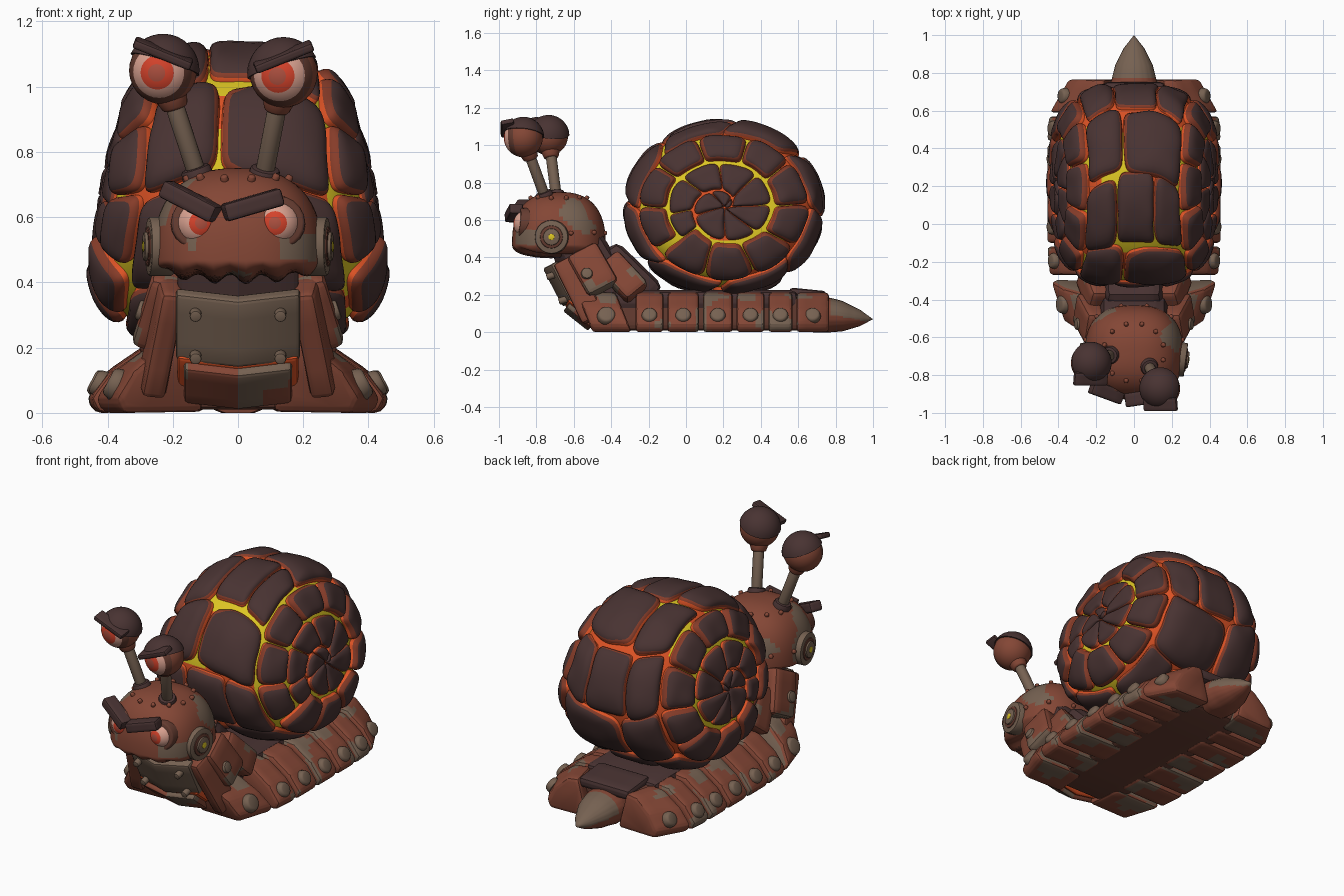
import bpy, bmesh, random
from math import sin, cos, asin, pi, radians
from mathutils import Vector, Matrix, Euler, noise

random.seed(4)
if "Cube" in bpy.data.objects:
    bpy.data.objects.remove(bpy.data.objects["Cube"])

COLOURS = {
    "rust": (.23, .062, .036), "dark_rust": (.13, .045, .03), "worn_metal": (.18, .12, .083),
    "charcoal": (.066, .033, .032), "ember": (.24, .045, .022), "orange": (.72, .085, .018),
    "yellow": (.72, .56, .017), "pink": (.7, .36, .28), "red": (.66, .055, .024), "iris": (.42, .08, .05)}
MATS = {}
for key, rgb in COLOURS.items():
    m = bpy.data.materials.new(key)
    m.use_nodes = True
    m.diffuse_color = (*rgb, 1)
    m.node_tree.nodes["Principled BSDF"].inputs["Base Color"].default_value = (*rgb, 1)
    MATS[key] = m


def make(name, bm, mats, mirror=False, angle=40, rule=None, recalc=True):
    """Turn a bmesh into an object, colouring its faces by a rule."""
    if recalc:
        bmesh.ops.recalc_face_normals(bm, faces=bm.faces[:])
    if rule:
        for f in bm.faces:
            f.material_index = rule(f.calc_center_median())
    me = bpy.data.meshes.new(name)
    bm.to_mesh(me)
    bm.free()
    for k in mats.split():
        me.materials.append(MATS[k])
    me.polygons.foreach_set("use_smooth", [True] * len(me.polygons))
    me.set_sharp_from_angle(angle=radians(angle))
    ob = bpy.data.objects.new(name, me)
    bpy.context.scene.collection.objects.link(ob)
    if mirror:
        ob.modifiers.new("mirror", "MIRROR").use_mirror_merge = False


def worn(p):
    return 1 if noise.noise(p * 7 + Vector((3, 1, 5))) > .16 else 0


def box(name, loc, size, rot, mats, bevel=.015, bend=0, mirror=False):
    """Bevelled slab, optionally folded back along its middle."""
    bm = bmesh.new()
    bmesh.ops.create_cube(bm, size=1, matrix=Matrix.Diagonal((*size, 1)))
    bmesh.ops.bevel(bm, geom=bm.edges[:], offset=bevel, segments=2, profile=.5, affect='EDGES')
    bmesh.ops.subdivide_edges(bm, edges=bm.edges[:], cuts=3, use_grid_fill=True)
    for v in bm.verts:
        v.co.y += bend * abs(v.co.x)
    bm.transform(Matrix.Translation(loc) @ Euler(rot).to_matrix().to_4x4())
    for v in bm.verts:
        v.co.z = max(v.co.z, 0)
    make(name, bm, mats, mirror, 30, worn if " " in mats else None)


def rod(name, a, b, r, mat, r2=None, mirror=False, bevel=.008):
    """Bevelled cylinder between two points."""
    a, b = Vector(a), Vector(b)
    bm = bmesh.new()
    bmesh.ops.create_cone(bm, cap_ends=True, segments=20, radius1=r, radius2=r2 or r, depth=(b - a).length)
    rims = [e for e in bm.edges if any(len(f.verts) > 4 for f in e.link_faces)]
    bmesh.ops.bevel(bm, geom=rims, offset=bevel, segments=2, profile=.5, affect='EDGES')
    turn = (b - a).to_track_quat('Z', 'Y').to_matrix().to_4x4()
    bm.transform(Matrix.Translation((a + b) / 2) @ turn)
    make(name, bm, mat, mirror)


# ---- Shell ----
CY, CZ, RY, RZ = .205, .668, .505, .432


def shell(a, t, h):
    """Point on the squarish shell; a turns about x, t runs from pole to pole."""
    rho, c = max(sin(t), 0) ** .625, cos(t)
    side = (1 if c > 0 else -1) * abs(c) ** .625
    y, z = rho * cos(a), rho * sin(a)
    w = .395 - .19 * RZ * z
    n = Vector((side * abs(side) ** 1.2 / w, rho ** 1.2 * y / RY, rho ** 1.2 * z / RZ))
    return Vector((w * side, CY + RY * y, CZ + RZ * z)) + n.normalized() * h


def outward(bm):
    bm.normal_update()
    bad = [f for f in bm.faces if f.normal.dot(f.calc_center_median() - Vector((0, CY, CZ))) < 0]
    bmesh.ops.reverse_faces(bm, faces=bad)


def rock(bm, coords, height, fill_u, fill_v, glow, n=16):
    """Pillow-shaped stone over a cell of the shell, glowing at the edges."""
    ks = [sin(pi / 2 * (2 * i / n - 1)) for i in range(n + 1)]
    grid = []
    for u in ks:
        row = []
        for v in ks:
            d = max(abs(u), abs(v))
            s = d / max((abs(u) ** 6 + abs(v) ** 6) ** (1 / 6), 1e-6)
            a, t = coords((u * s * fill_u + 1) / 2, (v * s * fill_v + 1) / 2)
            p = shell(a, t, height * (1 - d ** 5) ** .5 - .008 * (d > .99))
            row.append(bm.verts.new(p + noise.noise_vector(p * 8) * .009))
        grid.append(row)
    for i in range(n):
        for j in range(n):
            f = bm.faces.new((grid[i][j], grid[i + 1][j], grid[i + 1][j + 1], grid[i][j + 1]))
            ring = min(i, j, n - 1 - i, n - 1 - j)
            f.material_index = 2 if ring == 0 else 1 if ring <= glow else 0


def lava(p):
    r = (p.yz - Vector((CY, CZ))).length
    on_side = abs(p.x) > .2 and r < .36
    if on_side:
        return 0 if r > .17 else 1
    return 0 if p.y < .5 and noise.noise(p * 4) < .08 else 1


ROCK_MATS = "charcoal ember orange"
bm = bmesh.new()
bmesh.ops.create_uvsphere(bm, u_segments=64, v_segments=64, radius=1)
for v in bm.verts:
    # poles of the sphere become the two sides of the shell
    d = v.co.normalized()
    t = pi / 2 - asin(max(-1, min(1, d.z)))
    v.co = shell(Vector((d.x, d.y + 1e-9)).angle_signed(Vector((1, 0)), 0), t, -.002)
outward(bm)
make("lava_core", bm, "yellow orange", recalc=False, rule=lava)

# Spiral of stones on each side, opening into the outer whorl
COIL, LAST = 3.4 * pi, 5.4 * pi


def spiral(th):
    return .59 * sin(pi / 2 * min(max(th, 0) / COIL, 1)) ** .95


bm = bmesh.new()
th = .3
while th < LAST - .2:
    step = min(1.25 if th < 1.4 * pi else .8 if th < COIL else .62, LAST - th)
    if th < COIL < th + step:
        step = COIL - th + .001

    def cell(u, v, th=th, step=step):
        q = th + step * u
        lo, hi = spiral(q - 2 * pi), spiral(q) if th < COIL else .885
        return q + .7 - .4 * pi, asin((lo + (hi - lo) * v) ** 1.6)
    if th < COIL:
        rock(bm, cell, .032, .99, .93, 1)
    else:
        rock(bm, cell, .048, .985, .88, 2)
    th += step
outward(bm)
make("spiral_rocks", bm, ROCK_MATS, True, 50, recalc=False)

# Broad stones over the rim, in staggered rows
bm = bmesh.new()
EDGE, ROWS = asin(.875 ** 1.6), 8
for i in range(ROWS):
    splits = [pi / 2 + random.uniform(-.08, .08)] if i % 2 else [pi / 2 - .17, pi / 2 + .13]
    cuts = [EDGE] + splits + [pi - EDGE]
    for t0, t1 in zip(cuts, cuts[1:]):
        off, size = random.uniform(-.04, .04), 2 * pi / ROWS
        rock(bm, lambda u, v: (size * (i + u) + off + .12 * sin(3 * (t0 + (t1 - t0) * v)), t0 + (t1 - t0) * v),
             random.uniform(.035, .052), .985, .985, 1)
outward(bm)
make("rim_rocks", bm, ROCK_MATS, False, 50, recalc=False)

# ---- Foot: sole, skirt plates with bolts, tail ----
box("sole", (0, .12, .105), (.44, 1.15, .19), (0, 0, 0), "dark_rust", .03)
box("saddle", (0, .1, .17), (.46, 1.0, .11), (0, 0, 0), "charcoal", .04)
PROFILE = [(.13, .004), (.44, 0), (.465, .045), (.4, .13), (.29, .205), (.2, .215)]
SKIRT = [(-.5, -.29, .8, .95), (-.27, -.12, .97, 1), (-.1, .07, 1, 1), (.09, .25, 1, 1),
         (.27, .42, 1, 1), (.44, .57, 1, .98), (.59, .765, .97, .75)]
for k, (y0, y1, s0, s1) in enumerate(SKIRT, 1):
    bm = bmesh.new()
    ends = [[bm.verts.new((x * s, y - (.4 * z if k == 1 else 0), z)) for x, z in PROFILE]
            for y, s in ((y0, s0), (y1, s1))]
    n = len(PROFILE)
    bm.faces.new(ends[0])
    bm.faces.new(ends[1])
    for j in range(n):
        bm.faces.new((ends[0][j], ends[0][(j + 1) % n], ends[1][(j + 1) % n], ends[1][j]))
    bmesh.ops.bevel(bm, geom=bm.edges[:], offset=.02, segments=2, profile=.5, affect='EDGES')
    bmesh.ops.subdivide_edges(bm, edges=bm.edges[:], cuts=3, use_grid_fill=True)
    make(f"skirt_plate_{k}", bm, "rust worn_metal", True, 30, worn)
    base = Vector((.415 * (s0 + s1) / 2, (y0 + y1) / 2 - (.03 if k == 1 else 0), .082))
    r = .054 if k == 1 else .046
    rod(f"skirt_bolt_{k}", base, base + Vector((.034, 0, .018)), r, "worn_metal", r * .8, True, .01)

bm = bmesh.new()
tail = [(0, .66), (.12, .68), (.125, .74), (.1, .84), (.055, .93), (0, 1.0)]
vs = [bm.verts.new((r, y, 0)) for r, y in tail]
es = [bm.edges.new(p) for p in zip(vs, vs[1:])]
bmesh.ops.spin(bm, geom=vs + es, axis=(0, 1, 0), cent=(0, 0, 0), angle=2 * pi, steps=20)
bmesh.ops.remove_doubles(bm, verts=bm.verts[:], dist=.001)
bmesh.ops.subdivide_edges(bm, edges=bm.edges[:], cuts=2, use_grid_fill=True)
for v in bm.verts:
    v.co.z = max(0, v.co.z * .8 + .09 - .1 * max(0, v.co.y - .8))
make("tail_spike", bm, "rust worn_metal", rule=lambda p: 1 if p.z > .09 - .2 * (p.y - .8) and p.y > .77 else 0)
box("tail_cover", (0, .65, .2), (.32, .2, .06), (-.1, 0, 0), "charcoal", .02)

# ---- Neck and chest armour ----
box("neck", (0, -.47, .31), (.36, .26, .46), (.55, 0, 0), "charcoal", .07)
box("nape", (0, -.3, .31), (.3, .16, .36), (.8, 0, 0), "charcoal", .05)
box("throat", (0, -.665, .4), (.37, .08, .14), (.3, 0, 0), "charcoal", .015, .3)
box("chest_plate", (0, -.69, .25), (.38, .05, .23), (.48, 0, 0), "worn_metal", .012, .25)
box("chest_glow", (0, -.555, .1), (.37, .05, .21), (.9, 0, 0), "orange", .012, .15)
box("lower_chest_plate", (0, -.575, .08), (.33, .05, .17), (.9, 0, 0), "rust worn_metal", .012, .15)
box("chest_side", (.235, -.57, .23), (.075, .13, .36), (.48, -.1, -.2), "rust", .018, mirror=True)
box("neck_plate", (.235, -.5, .33), (.11, .18, .25), (.5, -.3, 0), "rust worn_metal", .025, mirror=True)
box("shoulder_plate", (.215, -.34, .295), (.11, .15, .25), (.72, -.35, 0), "rust worn_metal", .025, mirror=True)
rod("neck_bolt", (.27, -.53, .305), (.31, -.53, .318), .035, "worn_metal", .03, True)
for k, z in enumerate((.18, .31), 1):
    y = -.67 - .5 * (z - .22)
    rod(f"chest_rivet_{k}", (.13, y + .02, z), (.13, y - .03, z - .015), .018, "worn_metal", mirror=True, bevel=.005)

# ---- Head ----
HC = Vector((0, -.68, .47))
bm = bmesh.new()
bmesh.ops.create_uvsphere(bm, u_segments=64, v_segments=36, radius=1)
for v in bm.verts:
    d = v.co.copy()
    grow = (abs(d.x) ** 2.5 + abs(d.y) ** 2.5 + abs(d.z) ** 2.5) ** -.4
    d *= grow
    low = .06 + .015 * sin(17 * d.x)
    v.co = HC + Vector((d.x * .26, d.y * .25, d.z * (.28 if d.z > 0 else low)))
make("head", bm, "rust worn_metal dark_rust",
     rule=lambda p: 2 if p.z < .42 else 1 if noise.noise(p * 6 + Vector((1, 4, 2))) > .24 else 0)
for k, (q, e) in enumerate([(d, e) for d in range(-75, 256, 30) for e in (12, 55)], 1):
    q, e = radians(q), radians(e)
    d = Vector((cos(q) * cos(e), sin(q) * cos(e), sin(e)))
    if d.x < .1 or (d.y < -.2 and e < .5):
        continue
    d *= (abs(d.x) ** 2.5 + abs(d.y) ** 2.5 + abs(d.z) ** 2.5) ** -.4
    p = Vector((d.x * .26, d.y * .25, d.z * .28))
    rod(f"head_rivet_{k}", HC + p * .97, HC + p * 1.05, .014, "rust", .01, True, .004)

# Ear discs
EAR = Vector((.2, -.71, .51))
for part, depth, r, mat in (("rim", .075, .09, "worn_metal"), ("ring", .08, .062, "dark_rust"),
                            ("hub", .09, .045, "worn_metal"), ("light", .093, .018, "yellow")):
    rod("ear_" + part, EAR, EAR + Vector((depth, -.01, 0)), r, mat, mirror=True, bevel=.006)


def eyeball(name, c, r, look, white, mirror=False):
    """Sphere with iris, ring and white around its looking direction."""
    c, look = Vector(c), Vector(look).normalized()
    bm = bmesh.new()
    bmesh.ops.create_uvsphere(bm, u_segments=28, v_segments=36, radius=r)
    bm.transform(Matrix.Translation(c) @ look.to_track_quat('Z', 'Y').to_matrix().to_4x4())

    def rings(p):
        a = (p - c).angle(look)
        return sum(a > radians(k) for k in (14, 31, white, white + 16))
    make(name, bm, "iris red pink dark_rust rust", mirror, rule=rings)


def lid(name, c, r, up):
    """Cap of a sphere, facing the given way."""
    bm = bmesh.new()
    bmesh.ops.create_uvsphere(bm, u_segments=28, v_segments=20, radius=r)
    bmesh.ops.bisect_plane(bm, geom=bm.verts[:] + bm.edges[:] + bm.faces[:],
                           plane_co=(0, 0, r * .17), plane_no=(0, 0, 1), clear_inner=True)
    bmesh.ops.holes_fill(bm, edges=[e for e in bm.edges if e.is_boundary])
    bm.transform(Matrix.Translation(c) @ Vector(up).to_track_quat('Z', 'Y').to_matrix().to_4x4())
    make(name, bm, "charcoal")


# Face eyes and heavy brows
rod("eye_socket", (.115, -.8, .575), (.125, -.893, .585), .095, "dark_rust", .08, True)
eyeball("face_eye", (.12, -.85, .58), .073, (-.1, -1, .03), 75, True)
box("right_brow", (-.145, -.89, .648), (.19, .075, .055), (0, .45, -.35), "charcoal", .01)
box("left_brow", (.045, -.92, .638), (.185, .075, .055), (0, -.28, .15), "charcoal", .01)

# Eye stalks
for side, base, c, tilt in (("right", (-.115, -.69, .70), (-.23, -.735, 1.05), .32),
                            ("left", (.075, -.745, .70), (.14, -.87, 1.04), -.32)):
    b, c = Vector(base), Vector(c)
    d = (c - b).normalized()
    rod(side + "_stalk", b, c, .029, "worn_metal")
    rod(side + "_stalk_collar", b, b + d * .055, .052, "charcoal", .045)
    rod(side + "_stalk_cup", c - d * .125, c - d * .07, .038, "rust", .055)
    eyeball(side + "_stalk_eye", c, .104, (-.2, -1, -.08), 52)
    lid(side + "_stalk_lid", c, .112, (tilt, .12, 1))
    # slanted brim over the eye
    box(side + "_lid_brim", c + Vector((0, -.085, .052)), (.19, .07, .028), (.2, tilt * 1.2, 0), "charcoal", .008)
